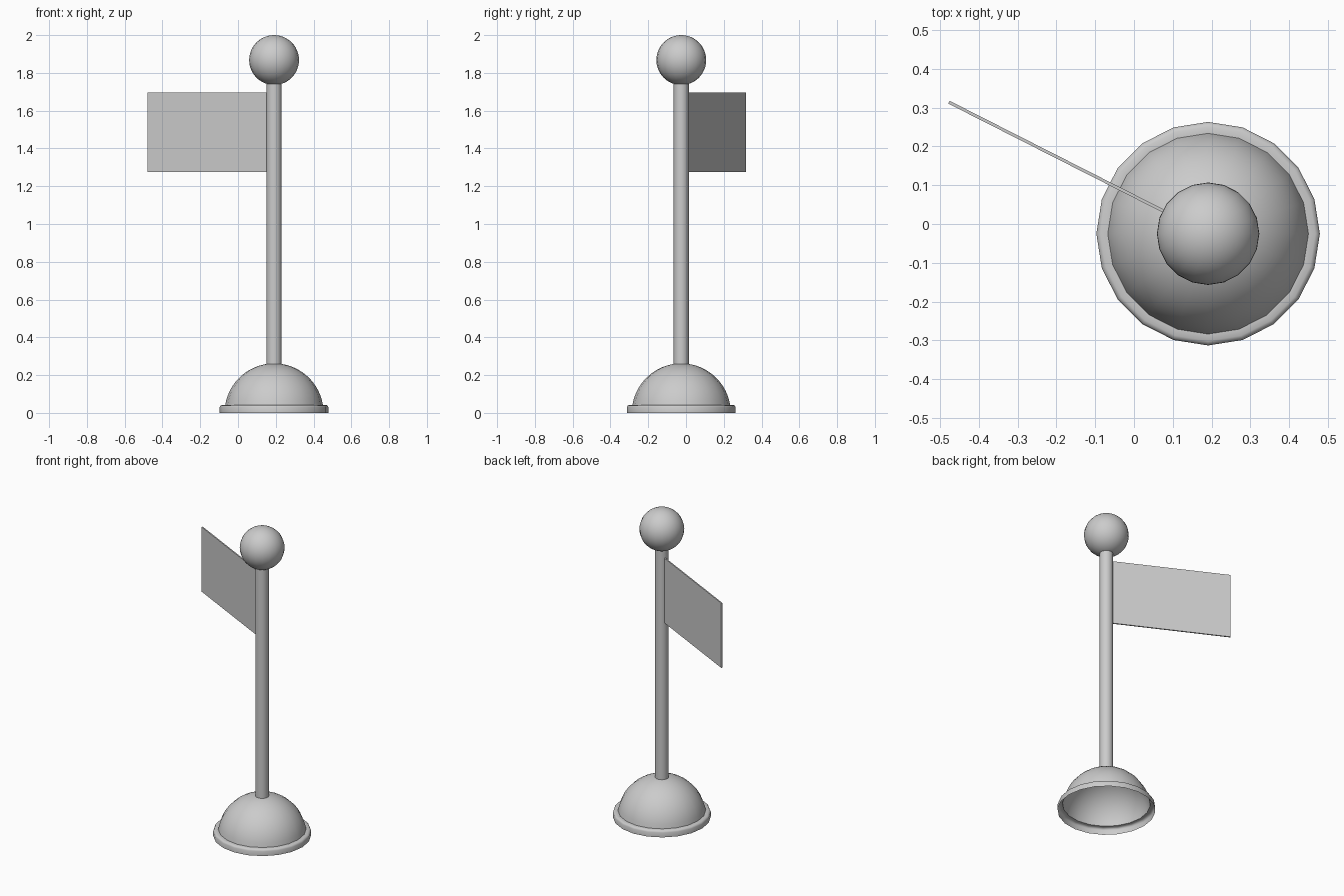
import bpy, bmesh, math
from mathutils import Matrix, Vector

if "Cube" in bpy.data.objects:
    bpy.data.objects.remove(bpy.data.objects["Cube"])

CX, CY = 0.191, -0.025   # pole axis
SIDES = 20


def finish(bm, name, angle=40):
    bmesh.ops.remove_doubles(bm, verts=bm.verts, dist=1e-5)
    mesh = bpy.data.meshes.new(name)
    bm.to_mesh(mesh)
    bm.free()
    ob = bpy.data.objects.new(name, mesh)
    bpy.context.collection.objects.link(ob)
    bpy.ops.object.select_all(action='DESELECT')
    ob.select_set(True)
    bpy.context.view_layer.objects.active = ob
    if angle:
        bpy.ops.object.shade_smooth_by_angle(angle=math.radians(angle))
    return ob


def lathe(name, profile):
    """Spin an (r, z) profile, listed bottom to top, about the pole axis."""
    bm = bmesh.new()
    rings = []
    for r, z in profile:
        rings.append([bm.verts.new((CX + r * math.cos(2 * math.pi * i / SIDES),
                                    CY + r * math.sin(2 * math.pi * i / SIDES), z))
                      for i in range(SIDES)])
    for a, b in zip(rings, rings[1:]):
        for i in range(SIDES):
            j = (i + 1) % SIDES
            bm.faces.new((a[i], a[j], b[j], b[i]))
    return finish(bm, name)


def arc(radius, zc, a0, a1, steps):
    angles = [math.radians(a0 + (a1 - a0) * i / steps) for i in range(steps + 1)]
    return [(radius * math.cos(a), zc + radius * math.sin(a)) for a in angles]


# Hollow domed base with a stepped rim, open underneath
rim = [(0.288, 0), (0.288, 0.03), (0.284, 0.038), (0.276, 0.042)]
lathe("base", rim + arc(0.262, 0, 9.2, 90, 14))

# Pole
lathe("pole", [(0, 0.255), (0.04, 0.255), (0.04, 1.75), (0, 1.75)])

# Ball finial
lathe("ball_finial", arc(0.132, 1.868, -90, 90, 24))

# Thin flag reaching out radially from the pole
bm = bmesh.new()
bmesh.ops.create_cube(bm, size=1)
start, end = 0.038, 0.749
bm.transform(Matrix.Translation((CX, CY, 1.485))
             @ Matrix.Rotation(math.radians(153.1), 4, 'Z')
             @ Matrix.Translation(((start + end) / 2, 0, 0))
             @ Matrix.Diagonal(Vector((end - start, 0.008, 0.42, 1))))
finish(bm, "flag", 0)
